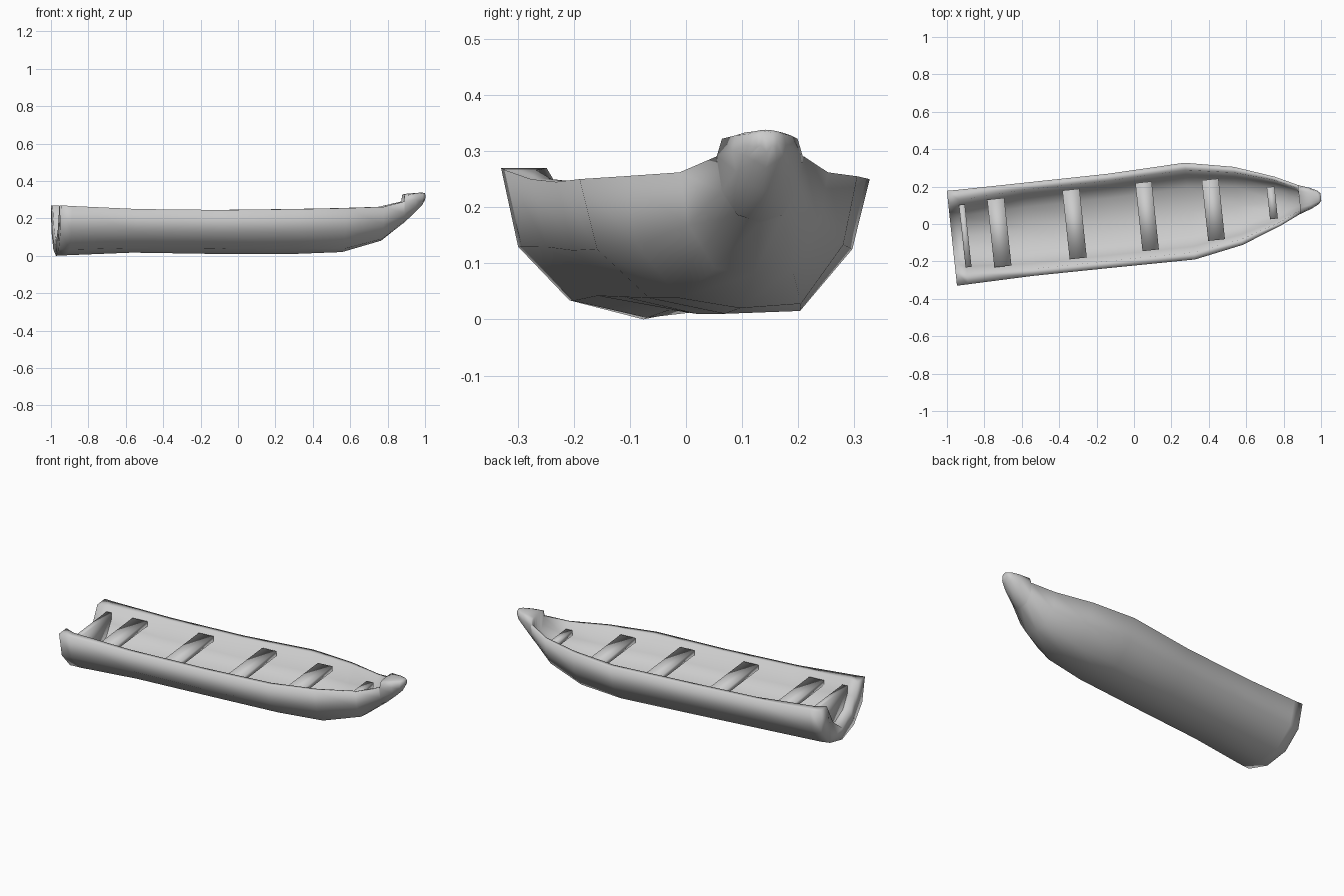
import bpy, bmesh, math
from mathutils import Matrix, Vector

cube = bpy.data.objects.get("Cube")
if cube:
    bpy.data.objects.remove(cube, do_unlink=True)

# The boat lies slightly turned about the vertical axis
PLACE = Matrix.Translation((0, 0.037, 0)) @ Matrix.Rotation(math.radians(6.1), 4, 'Z')

grey = bpy.data.materials.new("light_grey")
grey.use_nodes = True
grey.diffuse_color = (0.6, 0.6, 0.6, 1)
grey.node_tree.nodes["Principled BSDF"].inputs["Base Color"].default_value = (0.6, 0.6, 0.6, 1)


def finish(bm, name):
    bmesh.ops.recalc_face_normals(bm, faces=bm.faces)
    bm.transform(PLACE)
    mesh = bpy.data.meshes.new(name)
    bm.to_mesh(mesh)
    bm.free()
    mesh.materials.append(grey)
    obj = bpy.data.objects.new(name, mesh)
    bpy.context.collection.objects.link(obj)
    bpy.ops.object.select_all(action='DESELECT')
    obj.select_set(True)
    bpy.context.view_layer.objects.active = obj
    bpy.ops.object.shade_smooth_by_angle(angle=math.radians(120))


def loft(name, rings):
    bm = bmesh.new()
    rows = [[bm.verts.new(p) for p in r] for r in rings]
    n = len(rows[0])
    for a, b in zip(rows, rows[1:]):
        for i in range(n):
            j = (i + 1) % n
            bm.faces.new((a[i], a[j], b[j], b[i]))
    for end in (rows[0], rows[-1]):
        bmesh.ops.triangulate(bm, faces=[bm.faces.new(end)])
    finish(bm, name)


def section(u, w, keel, rim, chines, inside, shift=0):
    """Closed ring: keel, left side, inside or deck, then the right side."""
    h = rim - keel
    left, right = [[(0.52 * w, keel + c), (0.88 * w, keel + 0.48 * h), (w, rim)] + inside[:-1]
                   for c in chines]
    points = [(0, keel)] + left + [inside[-1]] + [(-v, z) for v, z in reversed(right)]
    return [Vector((u, v + shift, z)) for v, z in points]


def trough(w, keel, rim, widths, heights):
    """Inner half profile: lip, wall, knee and floor centre."""
    return [(v * w, keel + z * (rim - keel)) for v, z in zip(widths + (0,), (1,) + heights)]


# Inside shapes: widths of lip, wall, knee; heights of wall, knee, floor
STERN = ((0.68, 0.53, 0.38), (0.76, 0.52, 0.26))
AFT = ((0.78, 0.62, 0.45), (0.7, 0.46, 0.27))
MID = ((0.85, 0.73, 0.48), (0.58, 0.39, 0.29))
BOW = ((0.75, 0.62, 0.45), (0.68, 0.45, 0.32))

# Open stations: place, half width, keel, rim, left and right chine rise, inside shape, shift
stations = [
    (-0.98, 0.255, 0.0, 0.27, 0.034, 0.034, STERN, -0.009),
    (-0.92, 0.254, 0.003, 0.266, 0.025, 0.03, AFT, -0.009),
    (-0.57, 0.25, 0.017, 0.25, 0.006, 0.025, MID, -0.005),
    (-0.12, 0.251, 0.01, 0.245, 0.005, 0.03, MID, -0.006),
    (0.3, 0.26, 0.01, 0.25, 0.005, 0.028, MID, 0),
    (0.56, 0.21, 0.02, 0.255, 0.008, 0.018, MID, 0),
    (0.77, 0.133, 0.081, 0.262, 0.01, 0.01, MID, 0.002),
    (0.885, 0.079, 0.172, 0.29, 0.014, 0.014, BOW, 0.001),
]
rings = [section(u, w, k, r, (cl, cr), trough(w, k, r, *shape), shift)
         for u, w, k, r, cl, cr, shape, shift in stations]

# Raised solid cap closing the bow
for u, w, keel, rim, top in [(0.889, 0.077, 0.174, 0.291, 0.33),
                             (0.95, 0.056, 0.23, 0.3, 0.336),
                             (0.99, 0.036, 0.27, 0.31, 0.338),
                             (1.005, 0.02, 0.298, 0.317, 0.335)]:
    deck = [(0.88 * w, top - 0.008), (0.6 * w, top - 0.003), (0.3 * w, top - 0.001), (0, top)]
    rings.append(section(u, w, keel, rim, (0.012, 0.012), deck))
loft("hull", rings)


def plank(name, u, v, half_len, width, low, high):
    bm = bmesh.new()
    size = Matrix.Diagonal((width, 2 * half_len, high - low, 1))
    bmesh.ops.create_cube(bm, size=1, matrix=Matrix.Translation((u, v, (low + high) / 2)) @ size)
    finish(bm, name)


# Cross seats
seats = [(-0.725, -0.006, 0.182, 0.092), (-0.32, -0.003, 0.185, 0.092),
         (0.07, -0.003, 0.183, 0.088), (0.426, -0.006, 0.163, 0.09),
         (0.743, -0.003, 0.086, 0.042)]
for i, (u, v, half_len, width) in enumerate(seats):
    plank(f"seat_{i + 1}", u, v, half_len, width, 0.203, 0.232)

# Upright board across the stern
plank("stern_board", -0.908, -0.004, 0.168, 0.032, 0.085, 0.24)
